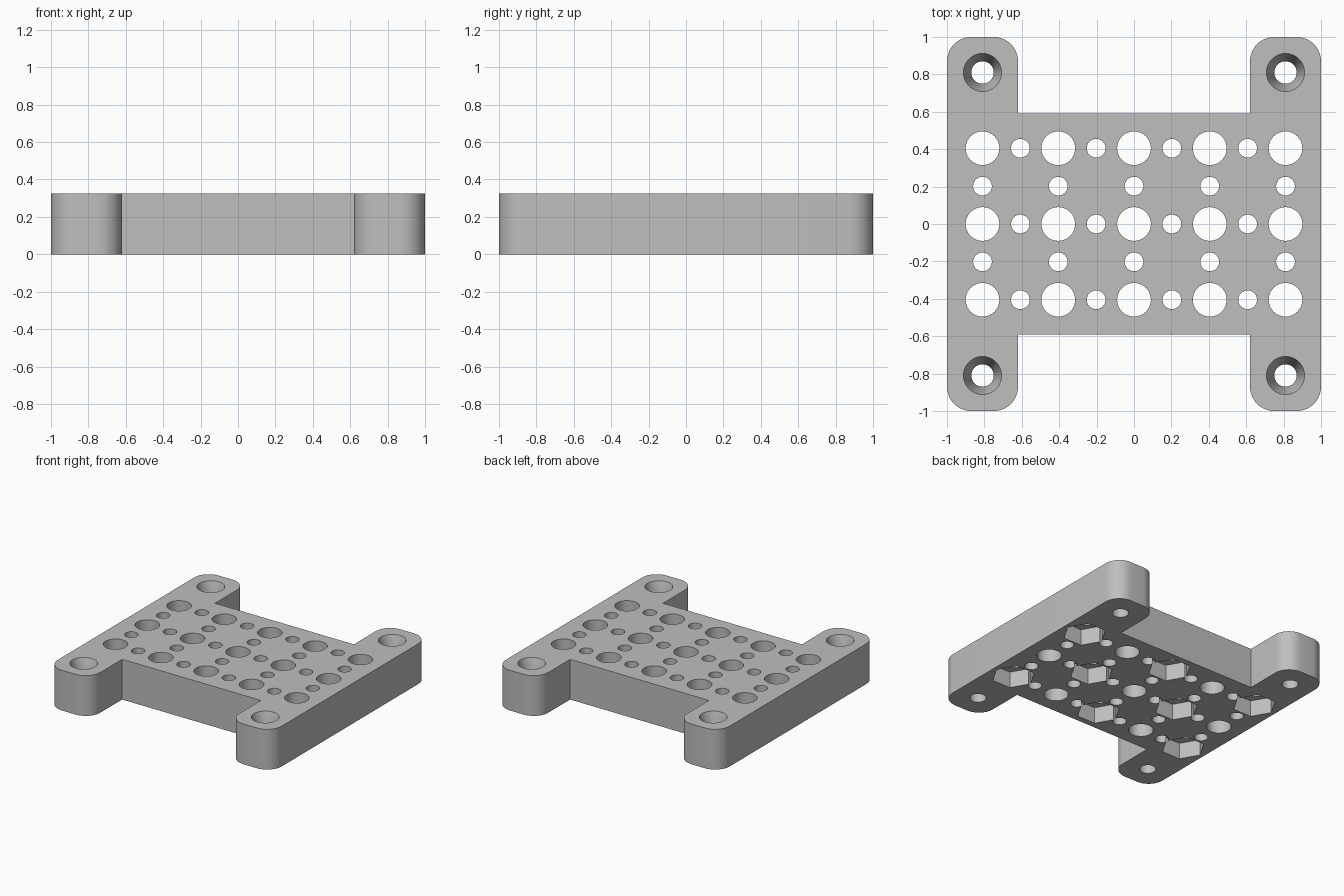
import bpy, bmesh, math

cube = bpy.data.objects.get("Cube")
if cube:
    bpy.data.objects.remove(cube, do_unlink=True)

HEIGHT = 0.325
ARM_IN, WEB, TIP_R = 0.62, 0.592, 0.13
PITCH = 0.2025
BIG_R, SMALL_R, NUT_R, NUT_DEPTH = 0.09, 0.05, 0.16, 0.13
SCREW_R, SINK_R, SINK_DEPTH = 0.06, 0.102, 0.13

grey = bpy.data.materials.new("light grey")
grey.use_nodes = True
colour = (0.52, 0.52, 0.52, 1)
grey.diffuse_color = colour
grey.node_tree.nodes["Principled BSDF"].inputs["Base Color"].default_value = colour


def make_object(name, bm):
    bmesh.ops.recalc_face_normals(bm, faces=bm.faces)
    mesh = bpy.data.meshes.new(name)
    bm.to_mesh(mesh)
    bm.free()
    mesh.materials.append(grey)
    obj = bpy.data.objects.new(name, mesh)
    bpy.context.collection.objects.link(obj)
    return obj


def add_post(bm, x, y, rings, sides):
    """Closed post through a list of (radius, height) rings."""
    loops = []
    for r, z in rings:
        angles = [2 * math.pi * k / sides for k in range(sides)]
        loops.append([bm.verts.new((x + r * math.cos(a), y + r * math.sin(a), z)) for a in angles])
    for low, high in zip(loops, loops[1:]):
        for k in range(sides):
            n = (k + 1) % sides
            bm.faces.new((low[k], low[n], high[n], high[k]))
    bm.faces.new(loops[0][::-1])
    bm.faces.new(loops[-1])


def rounded_corner(cx, cy, start, steps=10):
    angles = [start - math.pi / 2 * k / steps for k in range(steps + 1)]
    return [(cx + TIP_R * math.cos(a), cy + TIP_R * math.sin(a)) for a in angles]


# H-shaped body: the back half of the outline, turned to give the front half
half = [(-ARM_IN, WEB), (ARM_IN, WEB)]
arm = (rounded_corner(ARM_IN + TIP_R, 1 - TIP_R, math.pi)
       + rounded_corner(1 - TIP_R, 1 - TIP_R, math.pi / 2))
half = [(-x, y) for x, y in reversed(arm)] + half + arm
outline = half + [(-x, -y) for x, y in half]
bm = bmesh.new()
base = bm.faces.new([bm.verts.new((x, y, 0)) for x, y in outline])
top = bmesh.ops.extrude_face_region(bm, geom=[base])["geom"]
bmesh.ops.translate(bm, vec=(0, 0, HEIGHT), verts=[v for v in top if isinstance(v, bmesh.types.BMVert)])
plate = make_object("mounting_plate", bm)

# Grid of through holes, with hexagonal nut pockets under every other large one
holes, pockets = bmesh.new(), bmesh.new()
for i in range(-4, 5):
    for j in range(-2, 3):
        if i % 2 and j % 2:
            continue
        large = i % 2 == 0 and j % 2 == 0
        x, y = i * PITCH, j * PITCH
        add_post(holes, x, y, [(BIG_R if large else SMALL_R, z) for z in (-0.1, HEIGHT + 0.1)], 48)
        if large and (i + j) % 4 == 2:
            add_post(pockets, x, y, [(NUT_R, -0.1), (NUT_R, NUT_DEPTH)], 6)

# Countersunk screw holes at the arm tips
slope = (SINK_R - SCREW_R) / SINK_DEPTH
sink = [(SCREW_R, -0.1), (SCREW_R, HEIGHT - SINK_DEPTH), (SINK_R + slope * 0.1, HEIGHT + 0.1)]
for x in (-4 * PITCH, 4 * PITCH):
    for y in (-4 * PITCH, 4 * PITCH):
        add_post(holes, x, y, sink, 48)

# Cut the holes and pockets, then drop the cutters
bpy.context.view_layer.objects.active = plate
for cutter in (make_object("hole_cutter", holes), make_object("pocket_cutter", pockets)):
    cutter.hide_render = True
    cut = plate.modifiers.new("cut", "BOOLEAN")
    cut.operation, cut.solver, cut.object = "DIFFERENCE", "EXACT", cutter
    bpy.ops.object.modifier_apply(modifier=cut.name)
    bpy.data.objects.remove(cutter, do_unlink=True)

bpy.ops.object.select_all(action="DESELECT")
plate.select_set(True)
bpy.ops.object.shade_smooth_by_angle(angle=math.radians(30))
